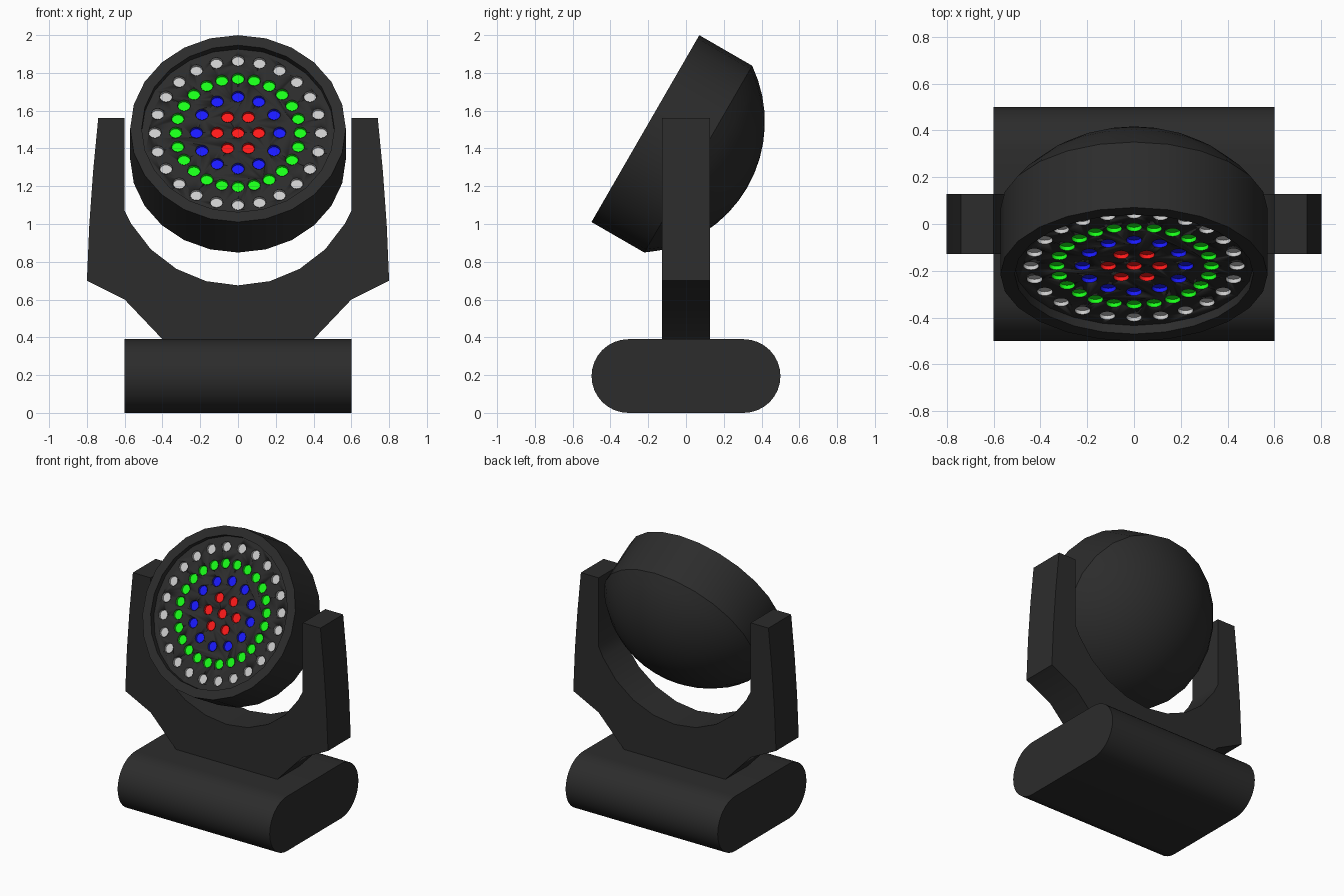
import bpy, bmesh
from math import sin, cos, pi, radians, asin
from mathutils import Matrix

if "Cube" in bpy.data.objects:
    bpy.data.objects.remove(bpy.data.objects["Cube"])


def material(name, rgb):
    m = bpy.data.materials.new(name)
    m.diffuse_color = (*rgb, 1)
    m.use_nodes = True
    m.node_tree.nodes["Principled BSDF"].inputs["Base Color"].default_value = m.diffuse_color
    return m


BLACK = material("black_shell", (0.025, 0.025, 0.025))
RED = material("red_led", (1, 0.01, 0.01))
BLUE = material("blue_led", (0.01, 0.01, 1))
GREEN = material("green_led", (0.01, 1, 0.01))
WHITE = material("white_led", (0.8, 0.8, 0.8))


def finish(name, bm, mat, matrix=Matrix(), recalc=True):
    if recalc:
        bmesh.ops.recalc_face_normals(bm, faces=bm.faces[:])
    me = bpy.data.meshes.new(name)
    bm.to_mesh(me)
    bm.free()
    me.materials.append(mat)
    me.shade_smooth()
    me.set_sharp_from_angle(angle=radians(30))
    ob = bpy.data.objects.new(name, me)
    bpy.context.collection.objects.link(ob)
    ob.matrix_world = matrix
    return ob


def prism(name, pts, vec):
    """Extrude a closed 3D outline along vec."""
    bm = bmesh.new()
    f = bm.faces.new([bm.verts.new(p) for p in pts])
    r = bmesh.ops.extrude_face_region(bm, geom=[f], use_keep_orig=True)
    new = [v for v in r["geom"] if isinstance(v, bmesh.types.BMVert)]
    bmesh.ops.translate(bm, verts=new, vec=vec)
    return finish(name, bm, BLACK)


def ring(bm, r, z, n, x=0, y=0):
    return [bm.verts.new((x + r * cos(2 * pi * i / n), y + r * sin(2 * pi * i / n), z))
            for i in range(n)]


def bridge(bm, a, b):
    n = len(a)
    for i in range(n):
        j = (i + 1) % n
        bm.faces.new((a[i], a[j], b[j], b[i]))


# Base: rounded slab running along x
R = 0.195
outline = [(-0.6, s * 0.305 + R * cos(a), R + R * sin(a))
           for s, start in ((1, -pi / 2), (-1, pi / 2))
           for a in (start + pi * i / 16 for i in range(17))]
prism("base", outline, (1.2, 0, 0))

# Yoke: right half profile, mirrored to the left
arc = [(0.653 * sin(radians(a)), 1.328 - 0.653 * cos(radians(a))) for a in (15, 30, 45, 60)]
half = [(0.4, 0.39), (0.6, 0.6), (0.8, 0.7), (0.787, 1.0), (0.767, 1.28), (0.74, 1.56),
        (0.6, 1.56), (0.6, 1.07)] + arc[::-1]
profile = half + [(0, 0.675)] + [(-x, z) for x, z in half[::-1]]
prism("yoke", [(x, -0.128, z) for x, z in profile], (0, 0.256, 0))

# Head frame: local z points out of the lamp face, tilted up 30 degrees
HEAD = Matrix.Translation((0, -0.215, 1.505)) @ Matrix.Rotation(radians(60), 4, 'X')
RAD, INNER, LEN, DOME = 0.571, 0.51, 0.323, 0.3
FACE = -0.042

# Head housing: domed back, barrel and front rim
bm = bmesh.new()
SR = (RAD ** 2 + DOME ** 2) / (2 * DOME)
top = asin(RAD / SR)
prof = [(SR * sin(top * i / 8), -LEN - DOME + SR * (1 - cos(top * i / 8))) for i in range(1, 9)]
prof += [(RAD, 0), (INNER, 0), (INNER, FACE - 0.02)]
rings = [ring(bm, r, z, 24) for r, z in prof]
for a, b in zip(rings, rings[1:]):
    bridge(bm, a, b)
apex = bm.verts.new((0, 0, -LEN - DOME))
for i in range(24):
    bm.faces.new((apex, rings[0][(i + 1) % 24], rings[0][i]))
finish("head_housing", bm, BLACK, HEAD)

# LED layout: colour, ring radius, count
LEDS = [("red", RED, 0.11, 6), ("blue", BLUE, 0.22, 12),
        ("green", GREEN, 0.33, 24), ("white", WHITE, 0.44, 24)]
LED_R, DEPTH, SIDES = 0.034, 0.018, 16


def centres(r, n):
    pts = [(r * cos(2 * pi * i / n), r * sin(2 * pi * i / n)) for i in range(n)]
    return pts + [(0, 0)] if n == 6 else pts


def solid(bm, r, z0, z1, n, x=0, y=0):
    a, b = ring(bm, r, z0, n, x, y), ring(bm, r, z1, n, x, y)
    bridge(bm, a, b)
    bm.faces.new(a[::-1])
    bm.faces.new(b)


# Front panel with LED pockets cut into it
bm = bmesh.new()
solid(bm, INNER, FACE - 0.04, FACE, 24)
panel = finish("front_panel", bm, BLACK, HEAD)
bm = bmesh.new()
for _, _, r, n in LEDS:
    for x, y in centres(r, n):
        solid(bm, LED_R, FACE - DEPTH - 0.001, FACE + 0.02, SIDES, x, y)
cutter = finish("pocket_cutter", bm, BLACK, HEAD)
cutter.hide_render = True
cutter.hide_set(True)
mod = panel.modifiers.new("pockets", 'BOOLEAN')
mod.operation, mod.solver, mod.object = 'DIFFERENCE', 'EXACT', cutter

# LEDs: coloured cups lining the pockets
for name, mat, r, n in LEDS:
    bm = bmesh.new()
    for x, y in centres(r, n):
        rim = ring(bm, LED_R - 0.001, FACE + 0.0005, SIDES, x, y)
        floor = ring(bm, LED_R - 0.001, FACE - DEPTH, SIDES, x, y)
        bridge(bm, rim, floor)
        bm.faces.new(floor)
    finish(name + "_leds", bm, mat, HEAD, recalc=False)
